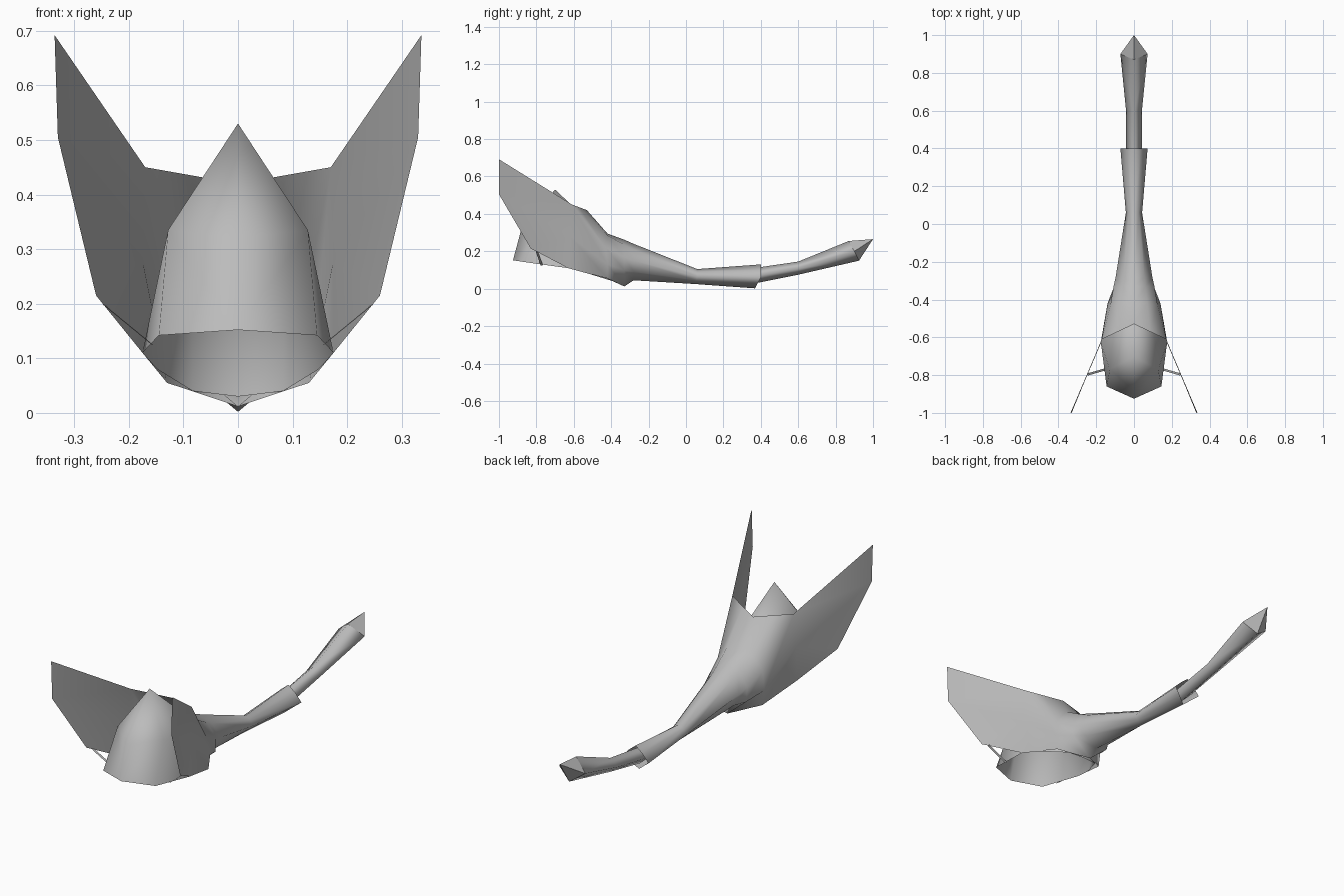
import bpy, bmesh, math
from mathutils import Matrix, Vector

if "Cube" in bpy.data.objects:
    bpy.data.objects.remove(bpy.data.objects["Cube"], do_unlink=True)

grey = bpy.data.materials.new("plain grey")
grey.diffuse_color = (0.5, 0.5, 0.5, 1)
grey.use_nodes = True
grey.node_tree.nodes["Principled BSDF"].inputs["Base Color"].default_value = (0.5, 0.5, 0.5, 1)


def shell(name, polygons, crease=180):
    """Build half a shell from polygons, mirror it over x = 0, face it outward, smooth it."""
    bm = bmesh.new()
    for poly in polygons:
        bm.faces.new([bm.verts.new(p) for p in poly])
    bmesh.ops.remove_doubles(bm, verts=bm.verts[:], dist=0.0005)
    bmesh.ops.recalc_face_normals(bm, faces=bm.faces[:])
    bmesh.ops.mirror(bm, geom=bm.verts[:] + bm.edges[:] + bm.faces[:],
                     matrix=Matrix(), merge_dist=0.0005, axis='X')
    bm.normal_update()
    # Each half is consistent in itself, so turn it as a whole if it faces inward
    centre = sum((v.co for v in bm.verts), Vector()) / len(bm.verts)
    for side in (1, -1):
        half = [f for f in bm.faces if f.calc_center_median().x * side > 0]
        if sum(f.calc_area() * f.normal.dot(f.calc_center_median() - centre) for f in half) < 0:
            bmesh.ops.reverse_faces(bm, faces=half)
    bm.normal_update()
    for f in bm.faces:
        f.smooth = True
    for e in bm.edges:
        e.smooth = len(e.link_faces) != 2 or e.calc_face_angle() < math.radians(crease)
    mesh = bpy.data.meshes.new(name)
    bm.to_mesh(mesh)
    bm.free()
    mesh.materials.append(grey)
    bpy.context.collection.objects.link(bpy.data.objects.new(name, mesh))


def skin(rings):
    """Quads joining a row of half cross-sections."""
    return [(a[i], a[i + 1], b[i + 1], b[i])
            for a, b in zip(rings, rings[1:]) for i in range(len(a) - 1)]


def named(points, faces):
    """Polygons given as words naming their corners."""
    return [[points[k] for k in f.split()] for f in faces]


# Main body: wide open mouth narrowing to a waist, then flaring to a socket
mouth = [(0, -.53, .42), (.085, -.57, .435), (.17, -.61, .45), (.175, -.62, .28), (.175, -.63, .11)]
body = skin([
    mouth,
    [(0, -.42, .295), (.07, -.42, .285), (.125, -.43, .22), (.14, -.42, .13), (.13, -.42, .055)],
    [(0, -.33, .262), (.06, -.33, .235), (.108, -.33, .17), (.105, -.33, .10), (0, -.33, .012)],
    [(0, -.28, .24), (.055, -.28, .21), (.097, -.28, .15), (.07, -.28, .09), (0, -.28, .045)],
    [(0, .06, .105), (.025, .06, .09), (.043, .06, .065), (.022, .055, .045), (0, .05, .025)],
    [(0, .40, .13), (.037, .40, .10), (.072, .40, .06), (.036, .385, .032), (0, .37, .002)],
])
# Swept side wings growing out of the mouth rim
wings = named({
    "root": mouth[2], "mid": mouth[3], "keel": mouth[4],
    "tip": (.336, -1, .692), "tip_low": (.33, -1, .505), "elbow": (.26, -.83, .215),
}, ["root tip tip_low mid", "mid tip_low elbow", "mid elbow keel"])
shell("body_with_wings", body + wings)

# Tail: four-sided rod slotted into the socket, widening to its end
tail_end = [(0, .87, .255), (.072, .90, .20), (0, .925, .15)]
shell("tail_rod", skin([
    [(0, .36, .11), (.042, .36, .066), (0, .36, .027)],
    [(0, .60, .145), (.042, .60, .11), (0, .60, .075)],
    tail_end,
]))
shell("tail_tip", named(
    {"top": tail_end[0], "side": tail_end[1], "low": tail_end[2], "tip": (0, 1, .265)},
    ["top side tip", "side low tip"]), 60)

# Pointed hood over the mouth, with a rear wall inside the body and an open underside
shell("hood", named({
    "apex": (0, -.70, .53), "brow": (0, -.88, .32), "lip": (0, -.925, .152),
    "corner": (.145, -.86, .142), "shoulder": (.128, -.77, .335), "rear": (.175, -.63, .11),
    "flank": (.148, -.52, .08), "wall_top": (.083, -.37, .22), "wall_low": (.083, -.39, .04),
    "mid_top": (0, -.37, .22), "mid_low": (0, -.37, .03),
}, ["lip corner shoulder brow", "brow shoulder apex", "corner rear shoulder",
    "apex shoulder wall_top", "apex wall_top mid_top", "shoulder rear wall_top",
    "rear flank wall_top", "flank wall_low wall_top", "wall_top wall_low mid_low mid_top"]), 75)

# Thin flat struts between hood and wings
shell("wing_struts", [[(.157, -.765, .126), (.157, -.777, .124),
                       (.247, -.803, .198), (.247, -.791, .20)]])
